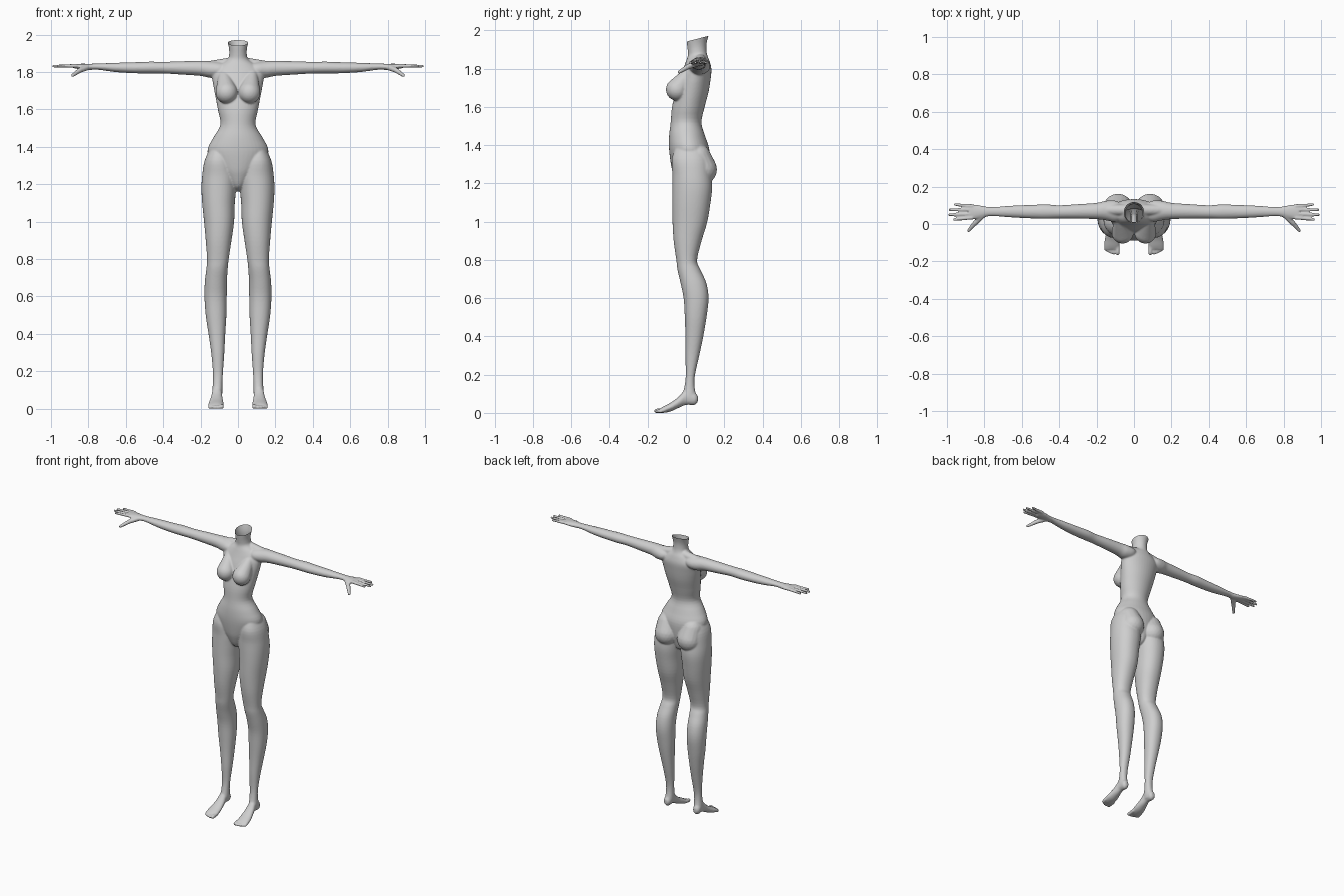
import bpy, bmesh, math
from mathutils import Vector

bm = bmesh.new()          # all body volumes are gathered here, then fused


def catmull(a, b, c, d, t):
    return tuple(0.5 * (2 * q + (r - p) * t + (2 * p - 5 * q + 4 * r - s) * t * t
                        + (3 * q - p - 3 * r + s) * t ** 3) for p, q, r, s in zip(a, b, c, d))


def loft(axis, rings, side=1, n=40, steps=4, power=2.0):
    """Tube through rings (position, min1, max1, min2, max2) along an axis."""
    pts = [rings[0]] + list(rings) + [rings[-1]]
    fine = [catmull(*pts[i:i + 4], k / steps) for i in range(len(rings) - 1) for k in range(steps)]
    fine.append(rings[-1])
    u, v = [k for k in range(3) if k != axis]
    loops = []
    for p, a0, a1, b0, b1 in fine:
        loop = []
        for k in range(n):
            t = 2 * math.pi * k / n
            c, s = math.cos(t), math.sin(t)
            co = [0, 0, 0]
            co[axis] = p
            co[u] = (a0 + a1) / 2 + (a1 - a0) / 2 * math.copysign(abs(c) ** (2 / power), c)
            co[v] = (b0 + b1) / 2 + (b1 - b0) / 2 * math.copysign(abs(s) ** (2 / power), s)
            co[0] *= side
            loop.append(bm.verts.new(co))
        loops.append(loop)
    faces = [bm.faces.new(loops[0]), bm.faces.new(loops[-1][::-1])]
    for A, B in zip(loops, loops[1:]):
        faces += [bm.faces.new((A[k], B[k], B[(k + 1) % n], A[(k + 1) % n])) for k in range(n)]
    bmesh.ops.recalc_face_normals(bm, faces=faces)


def capsule(p0, r0, p1, r1, side=1, squash=(1, 1, 1)):
    """Rounded tapered limb: the hull of two balls."""
    tmp = bmesh.new()
    for p, r in ((p0, r0), (p1, r1)):
        made = bmesh.ops.create_icosphere(tmp, subdivisions=3, radius=r)
        for w in made["verts"]:
            w.co = Vector([w.co[i] * squash[i] + p[i] for i in range(3)])
            w.co.x *= side
    hull = bmesh.ops.convex_hull(tmp, input=tmp.verts[:])
    junk = {g for g in hull["geom_interior"] + hull["geom_unused"]
            if isinstance(g, bmesh.types.BMVert)}
    bmesh.ops.delete(tmp, geom=list(junk), context="VERTS")
    bmesh.ops.recalc_face_normals(tmp, faces=tmp.faces[:])
    me = bpy.data.meshes.new("tmp")
    tmp.to_mesh(me)
    tmp.free()
    bm.from_mesh(me)
    bpy.data.meshes.remove(me)


# torso and neck: z, half width, front, back
torso = [(1.165, .015, .0, .05), (1.19, .04, -.04, .09), (1.25, .09, -.066, .11),
         (1.30, .13, -.078, .12), (1.38, .163, -.088, .122), (1.45, .133, -.088, .10),
         (1.52, .094, -.08, .081), (1.60, .107, -.073, .097), (1.68, .122, -.055, .118),
         (1.75, .135, -.035, .129), (1.80, .138, -.015, .133), (1.84, .10, .0, .124),
         (1.87, .056, .01, .112), (1.90, .047, .009, .107), (1.94, .05, .004, .109),
         (2.0, .066, .0, .125)]
loft(2, [(z, -w, w, f, b) for z, w, f, b in torso])

# leg: z, inner, outer, front, back
leg = [(1.40, .06, .145, -.05, .09), (1.33, .03, .178, -.074, .12), (1.25, .008, .191, -.071, .132),
       (1.18, .010, .195, -.071, .137), (1.10, .017, .191, -.071, .128), (1.0, .021, .181, -.07, .111),
       (.90, .035, .172, -.064, .081), (.80, .05, .165, -.05, .058), (.75, .055, .169, -.044, .076),
       (.68, .059, .177, -.028, .107), (.60, .06, .179, -.012, .118), (.50, .062, .172, -.006, .107),
       (.40, .068, .157, -.003, .09), (.30, .073, .143, -.003, .069), (.20, .08, .134, -.001, .047),
       (.14, .083, .134, -.008, .045), (.09, .083, .138, -.02, .054), (.06, .089, .134, -.015, .055)]

# foot: y, inner, outer, bottom, top
foot = [(.062, .10, .125, .06, .09), (.045, .089, .137, .044, .11), (.0, .087, .138, .044, .125),
        (-.04, .082, .146, .028, .085), (-.08, .077, .156, .010, .056),
        (-.115, .077, .160, .003, .038), (-.135, .079, .159, .003, .026)]
toes = [(.087, -.154, .012), (.107, -.156, .009), (.123, -.151, .009), (.138, -.143, .009), (.151, -.134, .009)]

# arm down to the palm: x, front, back, bottom, top
arm = [(.05, .03, .10, 1.80, 1.85), (.10, .012, .125, 1.775, 1.857), (.15, .02, .124, 1.772, 1.862),
       (.20, .026, .113, 1.782, 1.863), (.30, .029, .106, 1.789, 1.860), (.40, .03, .10, 1.795, 1.857),
       (.47, .028, .105, 1.795, 1.858), (.55, .03, .102, 1.796, 1.855), (.65, .035, .098, 1.802, 1.852),
       (.75, .042, .091, 1.815, 1.848), (.79, .039, .093, 1.814, 1.847), (.84, .027, .103, 1.817, 1.847),
       (.88, .024, .105, 1.823, 1.846)]
fingers = [(.034, .962, .024), (.055, .987, .049), (.076, .985, .077), (.096, .957, .104)]

for s in (1, -1):
    loft(2, leg, s, power=2.15)
    loft(1, foot, s)
    for x, y, r in toes:
        capsule((x, -.11, .018), r, (x, y, r + .001), r, s)
    loft(0, arm, s)
    for y0, x, y1 in fingers:
        capsule((.865, y0, 1.836), .0105, (x, y1, 1.834), .0075, s)
    # thumb with its base muscle
    capsule((.805, .05, 1.828), .016, (.845, .01, 1.812), .014, s)
    capsule((.845, .01, 1.812), .014, (.885, -.036, 1.784), .009, s)
    # shoulder slope
    capsule((.03, .075, 1.852), .03, (.15, .075, 1.832), .03, s)
    # breast
    capsule((.061, -.046, 1.693), .059, (.075, .02, 1.785), .03, s)
    # buttock
    capsule((.086, .082, 1.275), .08, (.092, .06, 1.34), .07, s)

# fuse everything into one smooth skin
mesh = bpy.data.meshes.new("body_volumes")
bm.to_mesh(mesh)
bm.free()
body = bpy.data.objects.new("body", mesh)
bpy.context.collection.objects.link(body)
rem = body.modifiers.new("fuse", "REMESH")
rem.mode = "VOXEL"
rem.voxel_size = 0.005
smo = body.modifiers.new("soften", "SMOOTH")
smo.factor = 0.5
smo.iterations = 5
deps = bpy.context.evaluated_depsgraph_get()
skin = bpy.data.meshes.new_from_object(body.evaluated_get(deps))
body.modifiers.clear()
body.data = skin
bpy.data.meshes.remove(mesh)

# open the neck with a slanted cut and stand the feet on the ground
bm = bmesh.new()
bm.from_mesh(skin)
bmesh.ops.bisect_plane(bm, geom=bm.verts[:] + bm.edges[:] + bm.faces[:], plane_co=(0, 0, 1.943),
                       plane_no=Vector((0, -.26, 1)).normalized(), clear_outer=True)
low = min(v.co.z for v in bm.verts)
for v in bm.verts:
    v.co.z -= low
for f in bm.faces:
    f.smooth = True
bm.to_mesh(skin)
bm.free()

mat = bpy.data.materials.new("light grey")
mat.diffuse_color = (0.62, 0.62, 0.62, 1)
skin.materials.clear()
skin.materials.append(mat)
